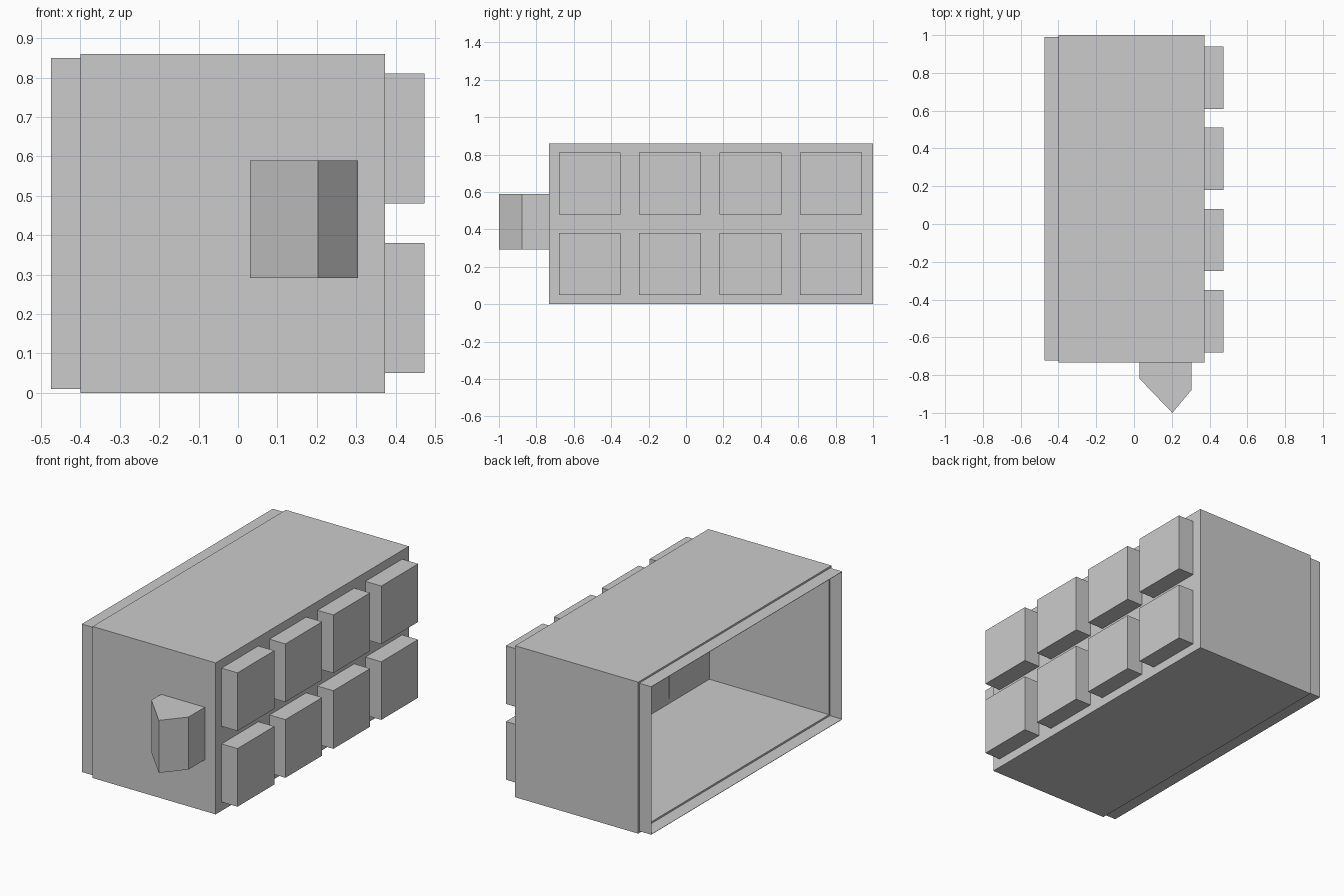
import bpy
import bmesh

cube = bpy.data.objects.get("Cube")
if cube:
    bpy.data.objects.remove(cube, do_unlink=True)

# Single plain grey material
GREY = (0.6, 0.6, 0.6, 1.0)
grey = bpy.data.materials.new("plain_grey")
grey.use_nodes = True
grey.diffuse_color = GREY
grey.node_tree.nodes["Principled BSDF"].inputs["Base Color"].default_value = GREY


def finish(name, bm):
    bmesh.ops.recalc_face_normals(bm, faces=bm.faces)
    mesh = bpy.data.meshes.new(name)
    bm.to_mesh(mesh)
    bm.free()
    mesh.materials.append(grey)
    obj = bpy.data.objects.new(name, mesh)
    bpy.context.collection.objects.link(obj)
    return obj


def box_mesh(low, high):
    bm = bmesh.new()
    bmesh.ops.create_cube(bm, size=1)
    for v in bm.verts:
        v.co = [lo if c < 0 else hi for c, lo, hi in zip(v.co, low, high)]
    return bm


def open_box(name, low, high, thickness, open_sides):
    """Thin-walled box with its end faces removed along x."""
    bm = box_mesh(low, high)
    bm.normal_update()
    removed = [f for f in bm.faces if round(f.normal.x) in open_sides]
    bmesh.ops.delete(bm, geom=removed, context='FACES')
    obj = finish(name, bm)
    # Keep outward normals so the wall grows inward
    for poly in obj.data.polygons:
        middle = [(lo + hi) / 2 for lo, hi in zip(low, high)]
        if sum(n * (c - m) for n, c, m in zip(poly.normal, poly.center, middle)) < 0:
            poly.flip()
    wall = obj.modifiers.new("wall", 'SOLIDIFY')
    wall.thickness = thickness
    wall.offset = -1
    wall.use_even_offset = True
    return obj


# Hollow body, open on the -x side, with a thin lip around the opening
WALL = 0.022
X0, X1, Y0, Y1, TOP = -0.40, 0.373, -0.733, 1.0, 0.86
open_box("body_shell", (X0, Y0, 0), (X1, Y1, TOP), WALL, (-1,))
open_box("opening_lip", (-0.475, Y0 + 0.01, 0.01), (X0 + 0.01, Y1 - 0.01, TOP - 0.01),
         0.002, (-1, 1))

# Two rows of square blocks on the +x side
SIZE = 0.33
for row, z in enumerate((0.05, 0.48)):
    for col in range(4):
        y = -0.68 + col * 0.43
        block = box_mesh((X1 - WALL - 0.001, y, z), (0.473, y + SIZE, z + SIZE))
        finish(f"side_block_{row + 1}_{col + 1}", block)

# Pointed wedge on the front
outline = [(0.03, Y0 + WALL + 0.001), (0.03, -0.82), (0.203, -1.0),
           (0.305, -0.878), (0.305, Y0 + WALL + 0.001)]
bm = bmesh.new()
base = bm.faces.new([bm.verts.new((x, y, 0.292)) for x, y in outline])
raised = bmesh.ops.extrude_face_region(bm, geom=[base], use_keep_orig=True)
for item in raised["geom"]:
    if isinstance(item, bmesh.types.BMVert):
        item.co.z = 0.59
finish("front_wedge", bm)
